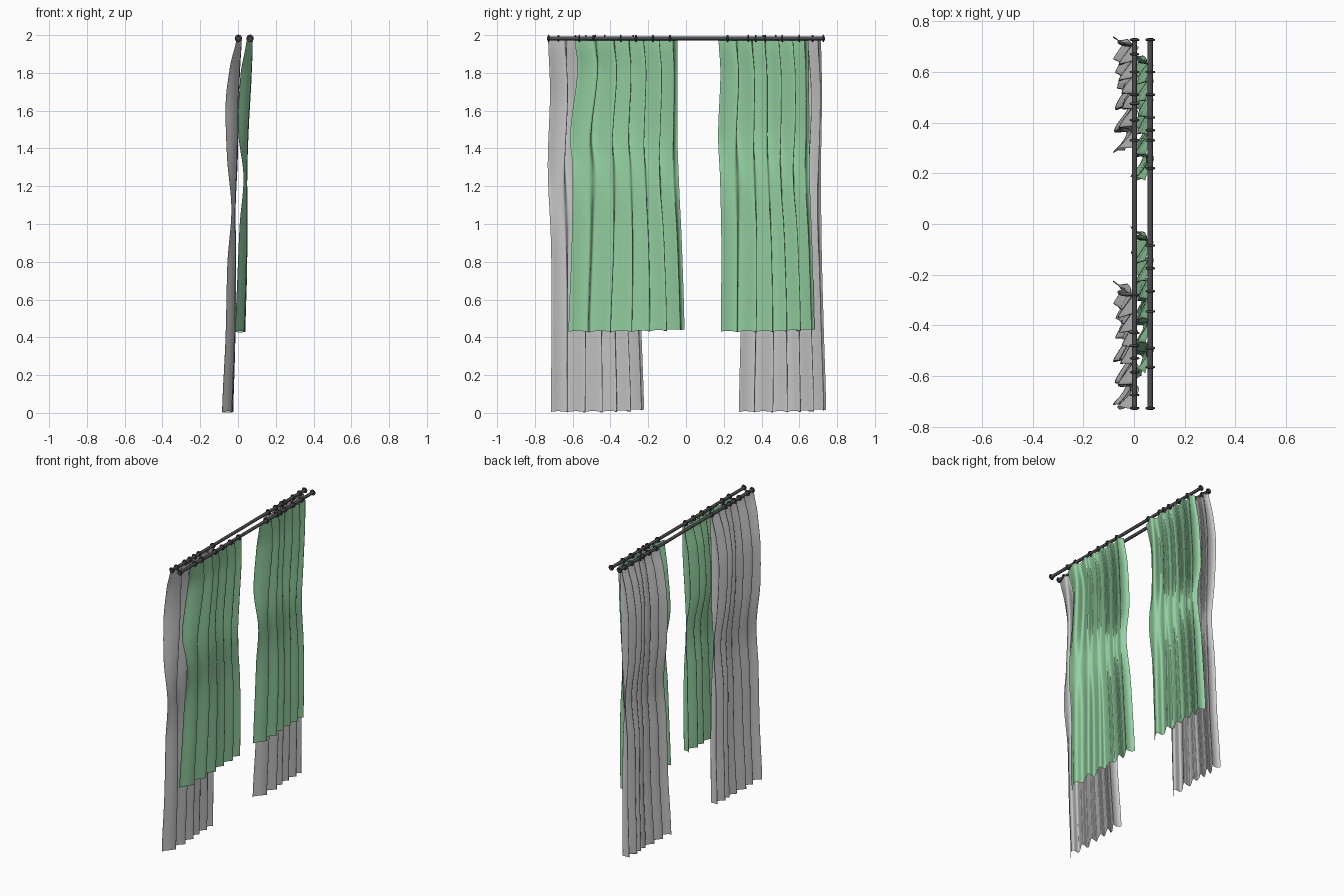
import bpy, bmesh, math
from mathutils import Vector

cube = bpy.data.objects.get("Cube")
if cube:
    bpy.data.objects.remove(cube, do_unlink=True)


def material(name, rgb):
    m = bpy.data.materials.new(name)
    m.use_nodes = True
    m.diffuse_color = (*rgb, 1)
    bsdf = m.node_tree.nodes["Principled BSDF"]
    bsdf.inputs["Base Color"].default_value = (*rgb, 1)
    bsdf.inputs["Roughness"].default_value = 0.8
    return m


GREEN = material("green cloth", (0.30, 0.64, 0.36))
GREY = material("grey cloth", (0.58, 0.58, 0.58))
METAL = material("dark metal", (0.075, 0.075, 0.08))
ROD_Z = 1.983


def spline(knots, t):
    """Smooth curve through rows of (height, values...)."""
    i = 0
    while i < len(knots) - 2 and t > knots[i + 1][0]:
        i += 1
    row = [Vector(knots[max(0, min(len(knots) - 1, j))][1:]) for j in range(i - 1, i + 3)]
    s = (t - knots[i][0]) / (knots[i + 1][0] - knots[i][0])
    a, b, c, d = row
    return 0.5 * (2 * b + (c - a) * s + (2 * a - 5 * b + 4 * c - d) * s * s
                  + (3 * b - a - 3 * c + d) * s ** 3)


# Pleated cloth: depth rows give (height, x centre, x half depth),
# edge rows give (height, y start, y end)
def curtain(name, mat, bottom, depth, edges, seed, folds=6):
    bm = bmesh.new()
    cols, rows, top = 130, 60, 1.972
    grid = []
    for r in range(rows + 1):
        v = r / rows
        z = bottom + (top - bottom) * v
        xc, xh = spline(depth, z)
        y0, y1 = spline(edges, z)
        line = []
        for c in range(cols + 1):
            u = c / cols
            # folds start and end at the back, tighten toward +y, wander with height
            middle = math.sin(math.pi * u)
            wander = 0.8 * middle * math.sin(3 * v + 6 * u + seed)
            ph = math.tau * folds * u ** 1.25 + wander
            size = 1 - middle * (0.3 + 0.25 * math.sin(11 * u + seed + 2 * v))
            wave = -size * math.cos(ph) + 0.12 * middle * math.sin(2 * ph + seed)
            # front crests lean toward +y, so each pleat is a long rise and a short return
            lean = (0.65 + 0.45 * u) * min(1, 3 * middle) * xh * wave
            hem = (1 - v) ** 12 * (0.013 * u ** 4 + 0.004 * math.sin(ph))
            line.append(bm.verts.new((xc + xh * wave, y0 + (y1 - y0) * u + lean, z + hem)))
        grid.append(line)
    for a, b in zip(grid, grid[1:]):
        for c in range(cols):
            bm.faces.new((a[c], a[c + 1], b[c + 1], b[c]))
    mesh = bpy.data.meshes.new(name)
    bm.to_mesh(mesh)
    bm.free()
    mesh.materials.append(mat)
    mesh.shade_smooth()
    bpy.context.collection.objects.link(bpy.data.objects.new(name, mesh))


green_depth = [(0.43, 0.012, 0.026), (0.7, 0.021, 0.025), (1.0, 0.03, 0.021), (1.25, 0.039, 0.01),
               (1.5, 0.028, 0.028), (1.8, 0.043, 0.029), (1.98, 0.062, 0.016)]
grey_depth = [(0, -0.055, 0.029), (0.4, -0.04, 0.026), (0.8, -0.033, 0.023), (1.08, -0.024, 0.011),
              (1.35, -0.03, 0.028), (1.65, -0.031, 0.034), (1.85, -0.014, 0.026), (1.98, 0.006, 0.014)]

curtain("green_curtain_right", GREEN, 0.43, green_depth,
        [(0.43, -0.622, -0.008), (0.9, -0.605, -0.022), (1.3, -0.6, -0.04),
         (1.47, -0.613, -0.045), (1.82, -0.575, -0.045), (1.98, -0.59, -0.045)], 0.4)
curtain("green_curtain_left", GREEN, 0.43, green_depth,
        [(0.43, 0.185, 0.68), (0.9, 0.187, 0.668), (1.25, 0.18, 0.655),
         (1.47, 0.17, 0.652), (1.8, 0.182, 0.648), (1.98, 0.172, 0.648)], 0.9)
curtain("grey_curtain_right", GREY, 0.005, grey_depth,
        [(0, -0.715, -0.222), (0.5, -0.712, -0.238), (0.9, -0.715, -0.25),
         (1.3, -0.732, -0.26), (1.7, -0.72, -0.27), (1.98, -0.73, -0.27)], 0.2)
curtain("grey_curtain_left", GREY, 0.005, grey_depth,
        [(0, 0.28, 0.742), (0.5, 0.29, 0.728), (0.9, 0.292, 0.718),
         (1.3, 0.29, 0.715), (1.7, 0.3, 0.72), (1.98, 0.3, 0.715)], 1.2)


# Straight rod along y
def rod(name, x):
    bpy.ops.mesh.primitive_cylinder_add(vertices=16, radius=0.0105, depth=1.47,
                                        location=(x, 0, ROD_Z), rotation=(math.pi / 2, 0, 0))
    ob = bpy.context.object
    ob.name = name
    ob.data.materials.append(METAL)
    bpy.ops.object.shade_smooth_by_angle()


# Rings the curtains hang from, and the collars at the rod ends
def ring(name, x, y):
    bpy.ops.mesh.primitive_torus_add(major_radius=0.015, minor_radius=0.0045,
                                     major_segments=18, minor_segments=8,
                                     location=(x, y, ROD_Z), rotation=(math.pi / 2, 0, 0))
    ob = bpy.context.object
    ob.name = name
    ob.data.materials.append(METAL)
    bpy.ops.object.shade_smooth()


rails = {
    "green": (0.064, [-0.565, -0.49, -0.345, -0.265, -0.175, -0.085,
                      0.22, 0.33, 0.37, 0.42, 0.51, 0.6]),
    "grey": (0.002, [-0.675, -0.585, -0.53, -0.48, -0.43, -0.28,
                     0.33, 0.41, 0.475, 0.51, 0.6, 0.67]),
}
for label, (x, spots) in rails.items():
    rod(label + "_curtain_rod", x)
    for side, y in (("right", -0.727), ("left", 0.727)):
        ring(f"{label}_rod_collar_{side}", x, y)
    for i, y in enumerate(spots):
        ring(f"{label}_curtain_ring_{i + 1}", x, y)
